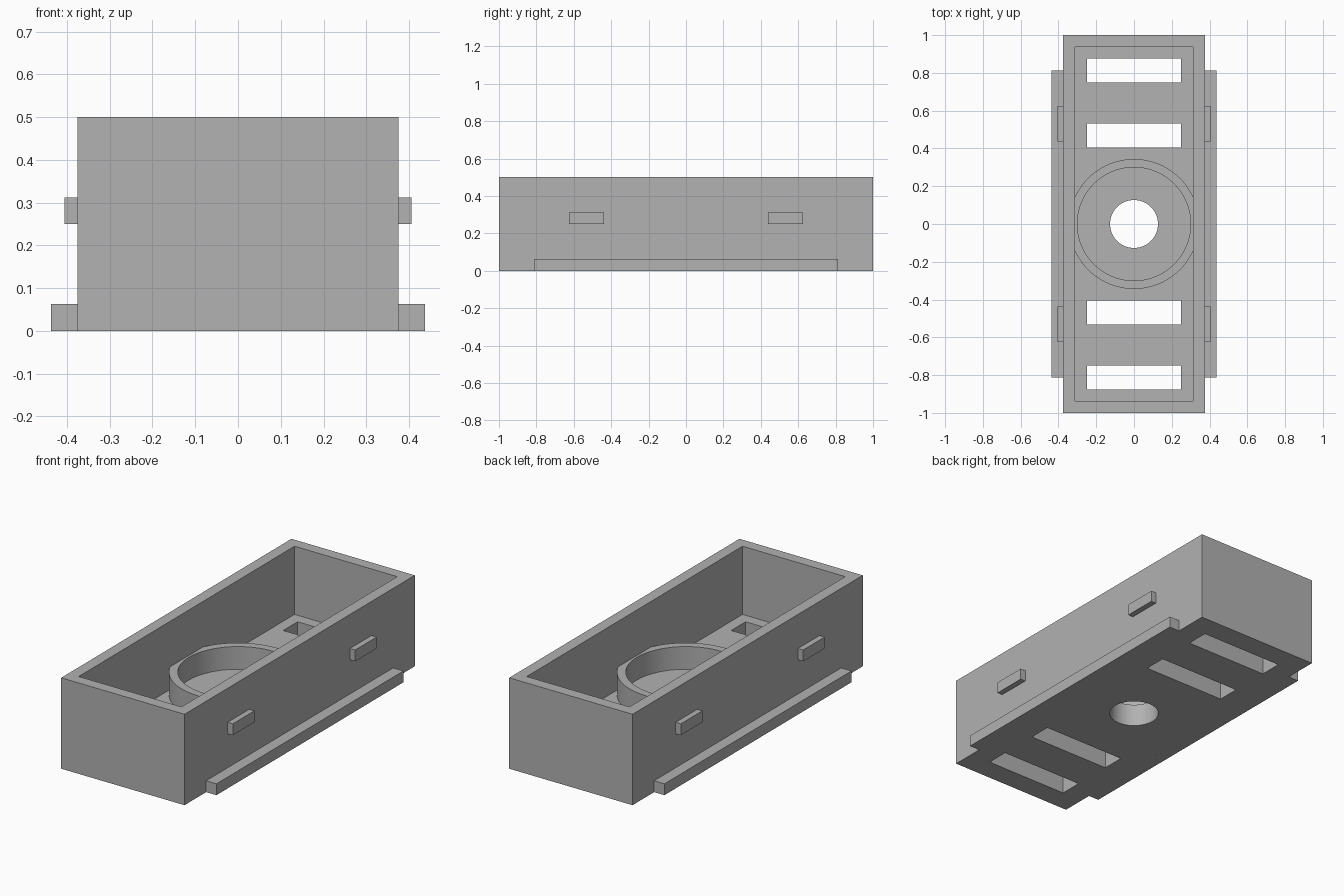
import bpy
import bmesh
import math

default_cube = bpy.data.objects.get("Cube")
if default_cube:
    bpy.data.objects.remove(default_cube, do_unlink=True)

grey = bpy.data.materials.new("plain_grey")
grey.use_nodes = True
COLOUR = (0.445, 0.445, 0.445, 1)
grey.diffuse_color = COLOUR
grey.node_tree.nodes["Principled BSDF"].inputs["Base Color"].default_value = COLOUR

HALF_X, HALF_Y, HEIGHT = 0.375, 1.0, 0.5
WALL, FLOOR = 0.0625, 0.125


def finish(bm, name):
    bmesh.ops.recalc_face_normals(bm, faces=bm.faces)
    mesh = bpy.data.meshes.new(name)
    bm.to_mesh(mesh)
    bm.free()
    obj = bpy.data.objects.new(name, mesh)
    bpy.context.collection.objects.link(obj)
    mesh.materials.append(grey)
    return obj


def box(name, x, y, z):
    """Box from (low, high) ranges on each axis."""
    bm = bmesh.new()
    bmesh.ops.create_cube(bm, size=1)
    for v in bm.verts:
        v.co = [r[0] if c < 0 else r[1] for c, r in zip(v.co, (x, y, z))]
    return finish(bm, name)


def lathe(name, profile, steps=96):
    """Closed (radius, z) profile turned around the z axis."""
    bm = bmesh.new()
    verts = [bm.verts.new((r, 0, z)) for r, z in profile]
    edges = [bm.edges.new((a, b)) for a, b in zip(verts, verts[1:] + verts[:1])]
    bmesh.ops.spin(bm, geom=verts + edges, cent=(0, 0, 0), axis=(0, 0, 1),
                   angle=math.tau, steps=steps)
    bmesh.ops.remove_doubles(bm, verts=bm.verts, dist=1e-5)
    return finish(bm, name)


def select_only(obj):
    bpy.ops.object.select_all(action='DESELECT')
    obj.select_set(True)
    bpy.context.view_layer.objects.active = obj


def cut(obj, cutter):
    cutter.hide_render = True
    mod = obj.modifiers.new("cut", 'BOOLEAN')
    mod.operation = 'DIFFERENCE'
    mod.solver = 'EXACT'
    mod.object = cutter
    select_only(obj)
    bpy.ops.object.modifier_apply(modifier=mod.name)
    bpy.data.objects.remove(cutter, do_unlink=True)


# Open tray with a thick floor
tray = box("tray", (-HALF_X, HALF_X), (-HALF_Y, HALF_Y), (0, HEIGHT))
inner_x, inner_y = HALF_X - WALL, HALF_Y - WALL
cut(tray, box("cavity", (-inner_x, inner_x), (-inner_y, inner_y), (FLOOR, 1)))

# Four floor slots and the round centre hole
for centre in (-0.8125, -0.46875, 0.46875, 0.8125):
    cut(tray, box("slot", (-0.25, 0.25), (centre - WALL, centre + WALL), (-1, 0.3)))
bm = bmesh.new()
bmesh.ops.create_cone(bm, cap_ends=True, segments=64, radius1=0.127,
                      radius2=0.127, depth=1)
cut(tray, finish(bm, "hole"))

# Raised ring, its sides running into the long walls
ring = lathe("centre_ring", [(0.3, 0.1), (0.344, 0.1), (0.344, 0.25), (0.3, 0.25)])

for obj in (tray, ring):
    select_only(obj)
    bpy.ops.object.shade_smooth_by_angle(angle=math.radians(30))

# Bottom rails and side pegs on both long walls
for side, label in ((1, "left"), (-1, "right")):
    def span(outer):
        return sorted((side * (HALF_X - 0.01), side * outer))

    box(label + "_rail", span(0.4375), (-0.8125, 0.8125), (0, 0.0625))
    for end, where in ((-1, "front"), (1, "back")):
        box(f"{label}_{where}_peg", span(0.40625),
            sorted((end * 0.4375, end * 0.625)), (0.25, 0.3125))
